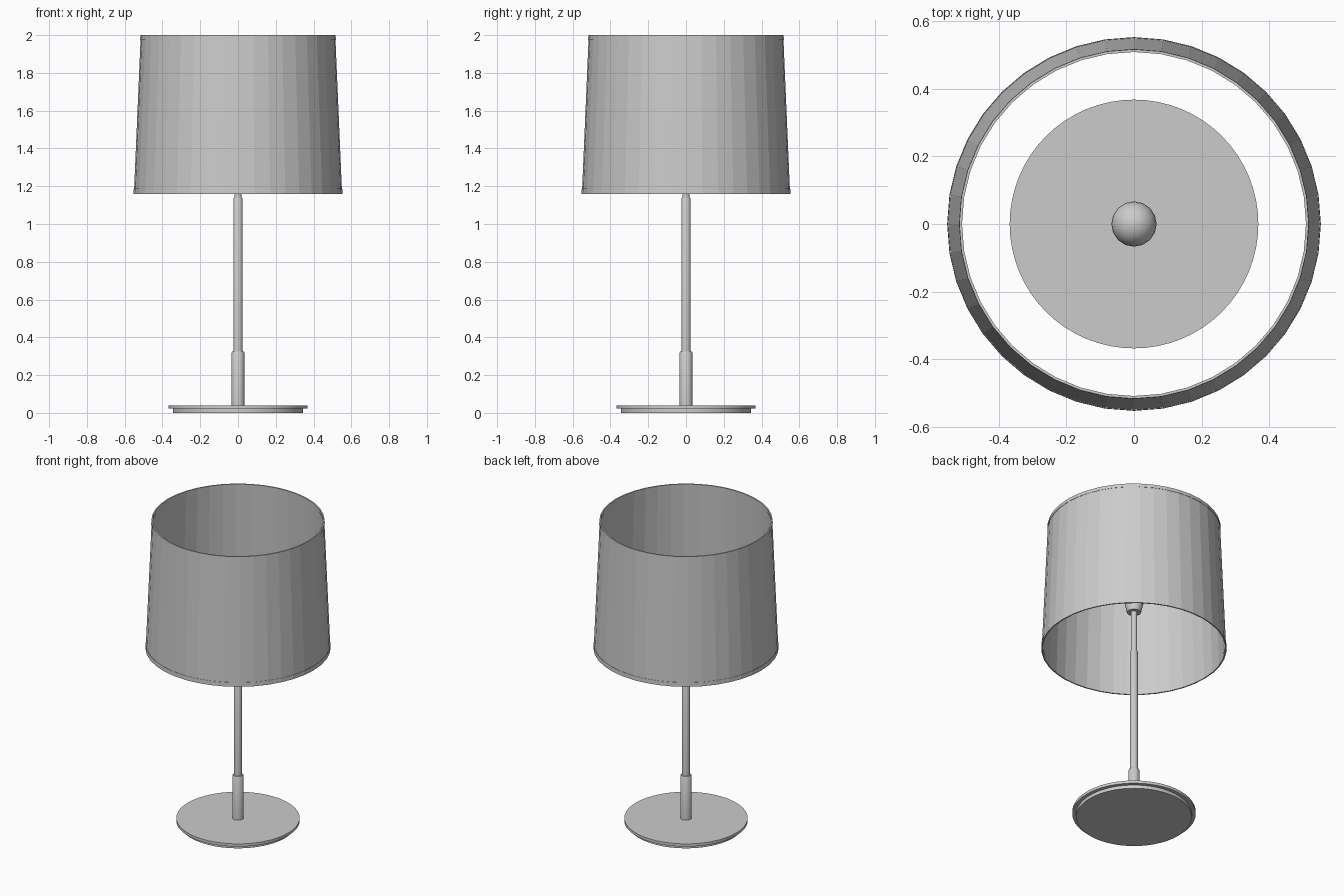
import bpy, bmesh, math

if "Cube" in bpy.data.objects:
    bpy.data.objects.remove(bpy.data.objects["Cube"])


def lathe(name, profile, sides, closed=False, smooth=False):
    """Spin (radius, z) points round the z axis; closed joins last point to first."""
    bm = bmesh.new()
    rings = []
    for r, z in profile:
        if r == 0:
            rings.append([bm.verts.new((0, 0, z))] * sides)
        else:
            rings.append([bm.verts.new((r * math.cos(2 * math.pi * i / sides),
                                        r * math.sin(2 * math.pi * i / sides), z))
                          for i in range(sides)])
    pairs = list(zip(rings, rings[1:]))
    if closed:
        pairs.append((rings[-1], rings[0]))
    for a, b in pairs:
        for i in range(sides):
            j = (i + 1) % sides
            corners = list(dict.fromkeys([a[i], a[j], b[j], b[i]]))
            bm.faces.new(corners)
    # flat caps on open ends
    if not closed:
        for ring in (rings[0], rings[-1]):
            if ring[0] is not ring[1]:
                bm.faces.new(ring)
    bmesh.ops.recalc_face_normals(bm, faces=bm.faces[:])
    mesh = bpy.data.meshes.new(name)
    bm.to_mesh(mesh)
    bm.free()
    obj = bpy.data.objects.new(name, mesh)
    bpy.context.collection.objects.link(obj)
    if smooth:
        bpy.ops.object.select_all(action='DESELECT')
        obj.select_set(True)
        bpy.context.view_layer.objects.active = obj
        bpy.ops.object.shade_smooth_by_angle(angle=math.radians(35))
    return obj


def shade_radius(z):
    return 0.551 + (0.515 - 0.551) * (z - 1.16) / 0.84


def shade_ring(name, z0, z1, grow, thick):
    """Thin tapered wall following the slope of the shade."""
    a, b = shade_radius(z0) + grow, shade_radius(z1) + grow
    return lathe(name, [(a, z0), (b, z1), (b - thick, z1), (a - thick, z0)],
                 40, closed=True)


# Base: disc on a slightly smaller foot
lathe("base_foot", [(0.345, 0), (0.345, 0.022)], 64, smooth=True)
lathe("base_plate", [(0.368, 0.022), (0.368, 0.04)], 64, smooth=True)

# Stem: collar, main pole and thin inner rod
lathe("stem_collar", [(0.034, 0.04), (0.034, 0.318), (0.030, 0.325)], 24, smooth=True)
lathe("stem_pole", [(0.024, 0.32), (0.024, 1.135), (0.021, 1.14)], 24, smooth=True)
lathe("stem_rod", [(0.019, 1.14), (0.019, 1.41)], 20, smooth=True)

# Socket cup and bulb inside the shade
lathe("socket", [(0.042, 1.41), (0.058, 1.48), (0.058, 1.50)], 20, smooth=True)
bulb = [(0.035, 1.50), (0.038, 1.53)]
bulb += [(0.067 * math.cos(math.radians(t)), 1.60 + 0.067 * math.sin(math.radians(t)))
         for t in range(-45, 90, 15)]
bulb.append((0, 1.667))
lathe("bulb", bulb, 16, smooth=True)

# Shade with trim bands top and bottom
shade_ring("shade", 1.165, 1.995, 0, 0.004)
shade_ring("shade_trim_bottom", 1.16, 1.187, 0.002, 0.008)
shade_ring("shade_trim_top", 1.978, 2.0, 0.002, 0.008)
